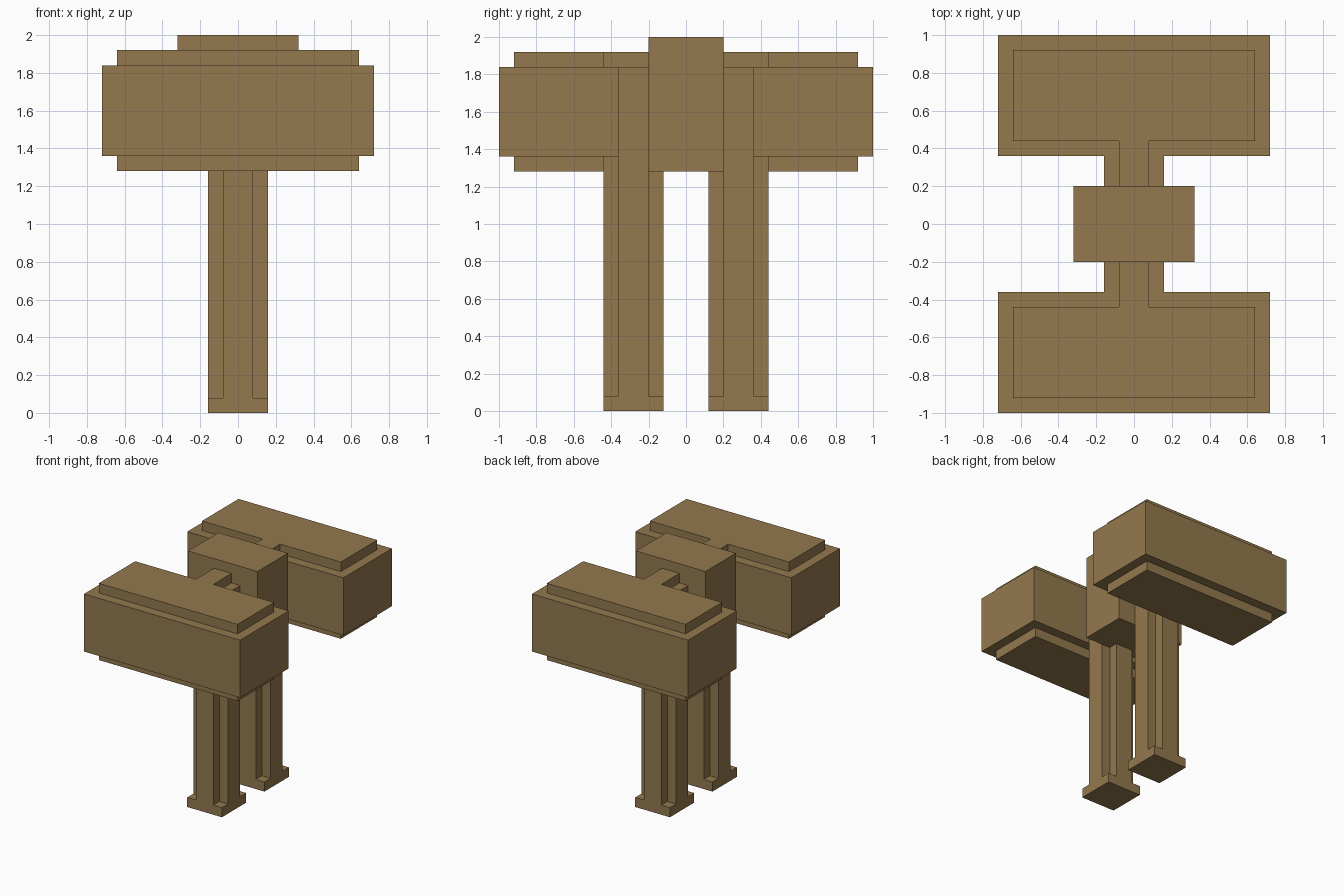
import bpy

default = bpy.data.objects.get("Cube")
if default:
    bpy.data.objects.remove(default, do_unlink=True)

# Single wood colour
wood = bpy.data.materials.new("brown_wood")
wood.use_nodes = True
colour = (0.292, 0.19, 0.077, 1)
wood.diffuse_color = colour
bsdf = wood.node_tree.nodes["Principled BSDF"]
bsdf.inputs["Base Color"].default_value = colour
bsdf.inputs["Roughness"].default_value = 0.9


def box(name, half_x, y0, y1, z0, z1):
    """Box centred on x = 0, spanning the given y and z ranges."""
    bpy.ops.mesh.primitive_cube_add(size=1, location=(0, (y0 + y1) / 2, (z0 + z1) / 2))
    ob = bpy.context.object
    ob.name = ob.data.name = name
    ob.scale = (2 * half_x, abs(y1 - y0), z1 - z0)
    bpy.ops.object.transform_apply(location=False, rotation=False, scale=True)
    ob.data.materials.append(wood)
    return ob


# Centre block joining both halves
box("centre_block", 0.32, -0.2, 0.2, 1.28, 2.0)

for side, s in (("front", -1), ("back", 1)):
    # Wide head with a smaller plate showing above and below
    box(side + "_head", 0.72, s * 0.36, s * 1.0, 1.36, 1.84)
    box(side + "_head_plate", 0.64, s * 0.44, s * 0.92, 1.28, 1.92)
    # Cross-shaped post, rising from the foot to form the neck
    box(side + "_post_wide_bar", 0.16, s * 0.2, s * 0.36, 0.08, 1.84)
    box(side + "_post_deep_bar", 0.08, s * 0.12, s * 0.44, 0.08, 1.92)
    # Square foot
    box(side + "_foot", 0.16, s * 0.12, s * 0.44, 0.0, 0.08)
